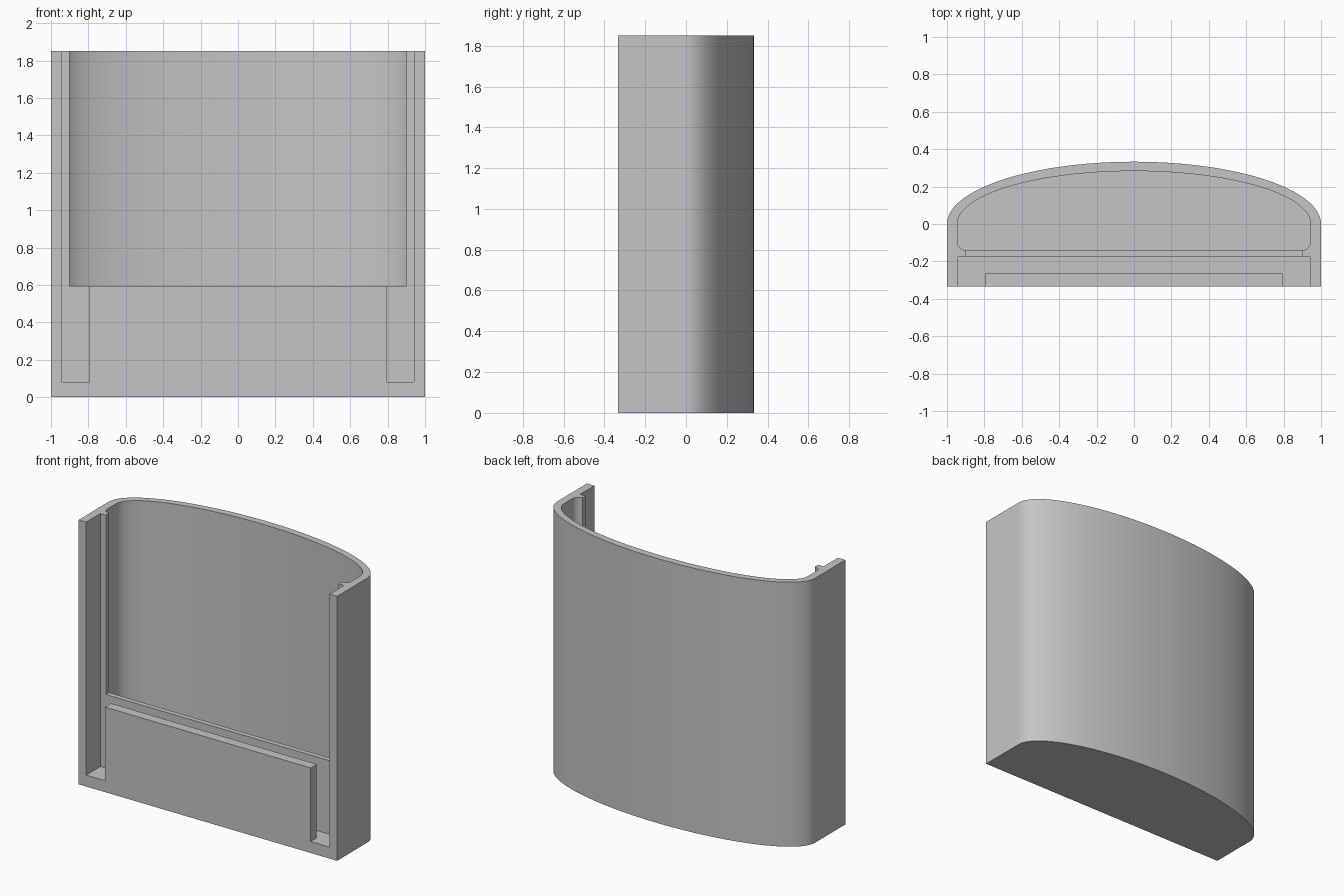
import bpy, bmesh, math

cube = bpy.data.objects.get("Cube")
if cube:
    bpy.data.objects.remove(cube, do_unlink=True)

HEIGHT = 1.85
FLOOR = 0.08       # thickness of the closed bottom
SILL = 0.595       # top of the front panel and of the inner wall
FRONT = -0.333

grey = bpy.data.materials.new("plain grey")
grey.use_nodes = True
colour = (0.56, 0.56, 0.56, 1)
grey.diffuse_color = colour
grey.node_tree.nodes["Principled BSDF"].inputs["Base Color"].default_value = colour


def extrude(name, outline, z0, z1):
    """Upright prism over a counter-clockwise outline."""
    bm = bmesh.new()
    base = bm.faces.new([bm.verts.new((x, y, z0)) for x, y in outline])
    top = bmesh.ops.extrude_face_region(bm, geom=[base])
    verts = [v for v in top["geom"] if isinstance(v, bmesh.types.BMVert)]
    bmesh.ops.translate(bm, verts=verts, vec=(0, 0, z1 - z0))
    bmesh.ops.recalc_face_normals(bm, faces=bm.faces)
    mesh = bpy.data.meshes.new(name)
    bm.to_mesh(mesh)
    bm.free()
    mesh.materials.append(grey)
    obj = bpy.data.objects.new(name, mesh)
    bpy.context.collection.objects.link(obj)
    return obj


def block(name, half_width, y0, y1, z0, z1):
    w = half_width
    return extrude(name, [(-w, y0), (w, y0), (w, y1), (-w, y1)], z0, z1)


def arc(cx, cy, rx, ry, start, end, steps):
    angles = [math.radians(start + (end - start) * i / steps) for i in range(steps + 1)]
    return [(cx + rx * math.cos(a), cy + ry * math.sin(a)) for a in angles]


def cut(target, cutter):
    """Subtract the cutter from the target and discard it."""
    cutter.hide_render = True
    mod = target.modifiers.new("cut", 'BOOLEAN')
    mod.operation = 'DIFFERENCE'
    mod.solver = 'EXACT'
    mod.object = cutter
    bpy.context.view_layer.objects.active = target
    bpy.ops.object.modifier_apply(modifier=mod.name)
    bpy.data.objects.remove(cutter, do_unlink=True)


# Solid body: straight front and sides, elliptical back
body = extrude("holder_body",
               [(-1, FRONT), (1, FRONT)] + arc(0, 0, 1, 0.333, 0, 180, 64),
               0, HEIGHT)

# Rear pocket with rounded front corners
r = 0.045
pocket = extrude("pocket_cutter",
                 arc(-0.9, -0.14 + r, r, r, 180, 270, 8)
                 + arc(0.9, -0.14 + r, r, r, 270, 360, 8)
                 + arc(0, 0, 0.945, 0.283, 0, 180, 64),
                 FLOOR, 2.2)
cut(body, pocket)

# Front slot, sparing the low front panel
slot = block("slot_cutter", 0.942, -0.6, -0.175, FLOOR, 2.2)
cut(slot, block("panel_spare", 0.795, -0.8, -0.265, -0.5, SILL))
cut(body, slot)

# Window through the wall between slot and pocket
cut(body, block("window_cutter", 0.9, -0.22, -0.08, SILL, 2.2))

# Smooth curved walls, crisp edges
bpy.ops.object.select_all(action='DESELECT')
body.select_set(True)
bpy.context.view_layer.objects.active = body
bpy.ops.object.shade_smooth_by_angle(angle=math.radians(30))
